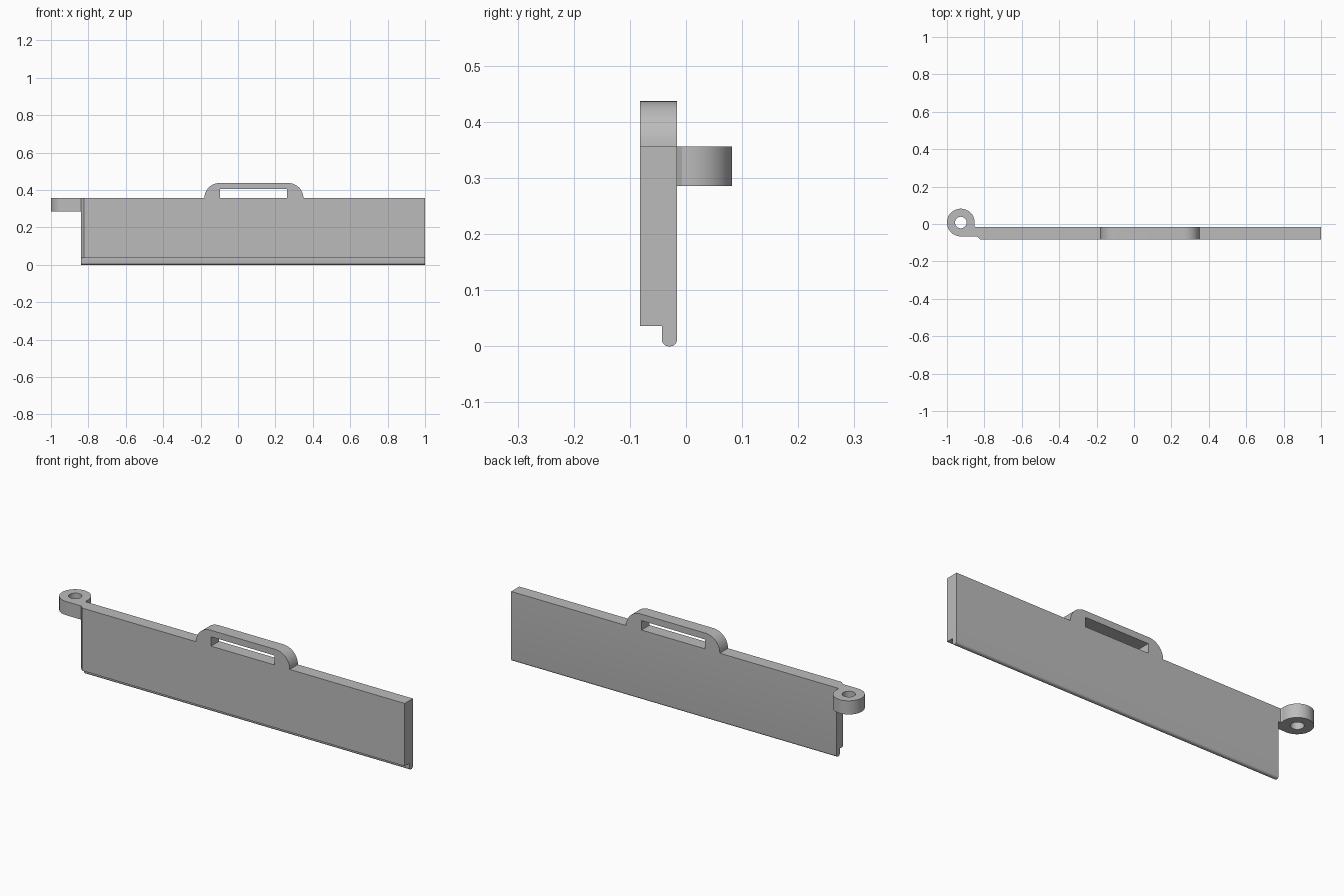
import bpy
import bmesh
from math import cos, sin, radians
from mathutils import Vector

cube = bpy.data.objects.get("Cube")
if cube:
    bpy.data.objects.remove(cube, do_unlink=True)

grey = bpy.data.materials.new("plain grey")
grey.use_nodes = True
grey.diffuse_color = (0.5, 0.5, 0.5, 1)
grey.node_tree.nodes["Principled BSDF"].inputs["Base Color"].default_value = grey.diffuse_color


def arc(cx, cy, r, start, end, steps):
    """Points along a circular arc, angles in degrees."""
    angles = [radians(start + (end - start) * i / steps) for i in range(steps + 1)]
    return [(cx + r * cos(a), cy + r * sin(a)) for a in angles]


def prism(loops, place, sweep):
    """Fill an outline (with optional holes) and sweep it into a solid."""
    bm = bmesh.new()
    edges = []
    for loop in loops:
        verts = [bm.verts.new(place(u, v)) for u, v in loop]
        edges += [bm.edges.new((a, b)) for a, b in zip(verts, verts[1:] + verts[:1])]
    if len(loops) == 1:
        bm.faces.new(verts)
    else:
        bmesh.ops.triangle_fill(bm, edges=edges, use_beauty=True)
    base = list(bm.faces)
    result = bmesh.ops.extrude_face_region(bm, geom=base, use_keep_orig=True)
    moved = [g for g in result["geom"] if isinstance(g, bmesh.types.BMVert)]
    bmesh.ops.translate(bm, verts=moved, vec=Vector(sweep))
    bmesh.ops.recalc_face_normals(bm, faces=bm.faces)
    return bm


def finish(name, bm):
    mesh = bpy.data.meshes.new(name)
    bm.to_mesh(mesh)
    bm.free()
    mesh.materials.append(grey)
    obj = bpy.data.objects.new(name, mesh)
    bpy.context.collection.objects.link(obj)
    bpy.ops.object.select_all(action="DESELECT")
    obj.select_set(True)
    bpy.context.view_layer.objects.active = obj
    bpy.ops.object.shade_smooth_by_angle(angle=radians(30))
    return obj


FRONT, BACK = -0.082, -0.016
LEFT_END, RIGHT_END = -0.84, 1.0
TOP, STEP = 0.356, 0.036

# Panel with a thin round-bottomed tongue along its lower back edge
tongue = 0.027
r = 0.012
side = [(FRONT, TOP), (FRONT, STEP), (BACK - tongue, STEP)]
side += arc(BACK - tongue + r, r, r, 180, 270, 6)
side += arc(BACK - r, r, r, 270, 360, 6)
side += [(BACK, TOP)]
bm = prism([side], lambda y, z: (LEFT_END, y, z), (RIGHT_END - LEFT_END, 0, 0))
corner = [e for e in bm.edges if all(
    abs(v.co.x - LEFT_END) < 1e-4 and abs(v.co.y - FRONT) < 1e-4 for v in e.verts)]
bmesh.ops.bevel(bm, geom=corner, offset=0.016, segments=1, affect="EDGES")
finish("panel", bm)

# Arched grip on the top edge
x0, x1, peak, bend = -0.18, 0.35, 0.437, 0.081
arch = arc(x1 - bend, TOP, bend, 0, 90, 12) + arc(x0 + bend, TOP, bend, 90, 180, 12)
arch += [(-0.095, TOP), (-0.095, 0.404), (0.263, 0.404), (0.263, TOP)]
finish("grip", prism([arch], lambda x, z: (x, FRONT, z), (0, BACK - FRONT, 0)))

# Pivot eye with a neck joining the panel end
cx, cy, outer, hole = -0.926, 0.008, 0.074, 0.031
eye = arc(cx, cy, outer, -12, 270, 48)
eye += [(LEFT_END, cy - outer), (LEFT_END, BACK), (-0.85, BACK)]
bore = arc(cx, cy, hole, 0, 350, 35)
finish("pivot_eye", prism([eye, bore], lambda x, y: (x, y, 0.286), (0, 0, TOP - 0.286)))
